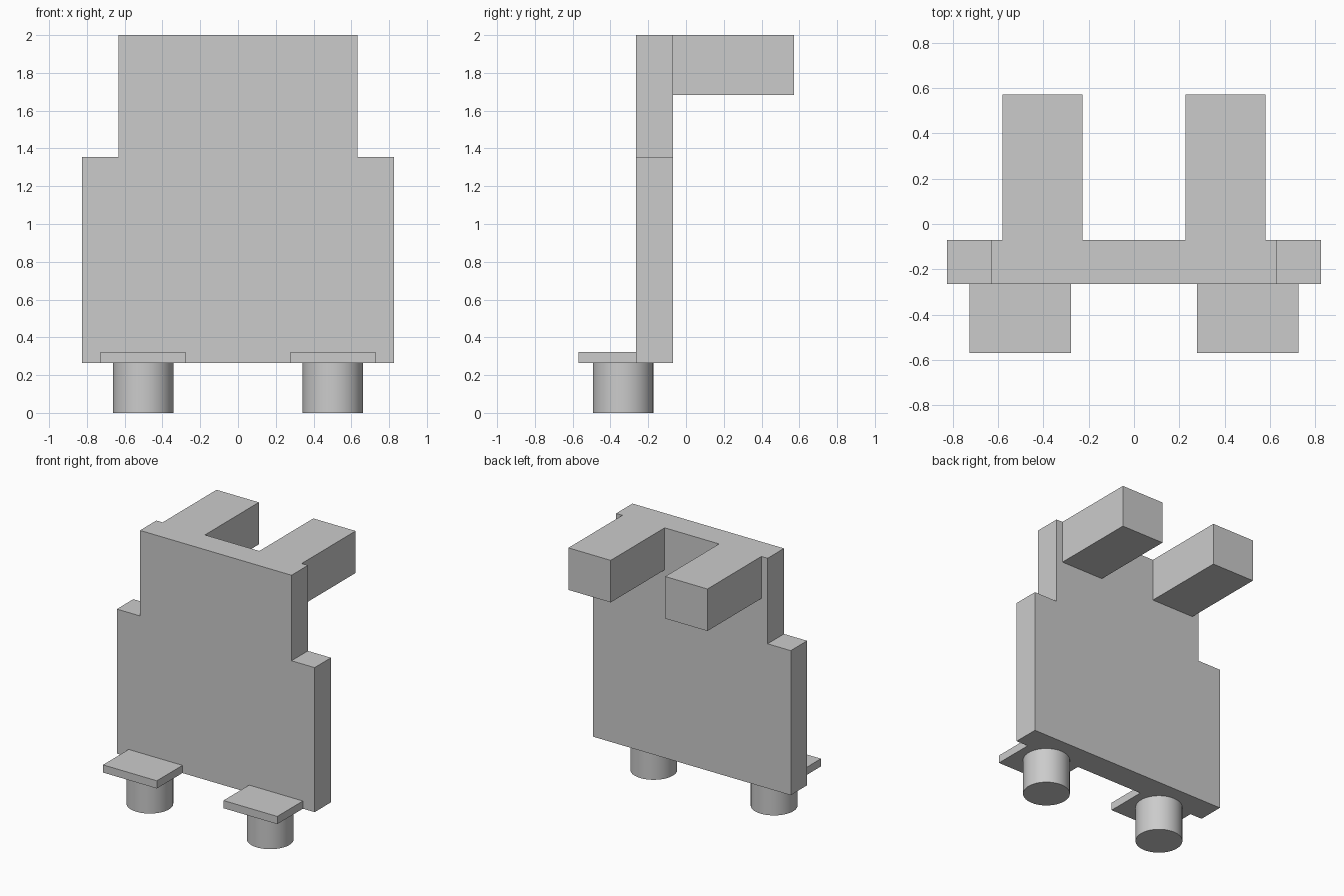
import bpy
import bmesh

cube = bpy.data.objects.get("Cube")
if cube:
    bpy.data.objects.remove(cube, do_unlink=True)

grey = bpy.data.materials.new("plain_grey")
grey.use_nodes = True
colour = (0.6, 0.6, 0.6, 1)
grey.diffuse_color = colour
grey.node_tree.nodes["Principled BSDF"].inputs["Base Color"].default_value = colour

BACK, FRONT = -0.07, -0.265   # panel faces
BASE, TOP = 0.265, 2.0        # panel bottom and top


def add_object(name, bm):
    bmesh.ops.recalc_face_normals(bm, faces=bm.faces)
    mesh = bpy.data.meshes.new(name)
    bm.to_mesh(mesh)
    bm.free()
    mesh.materials.append(grey)
    obj = bpy.data.objects.new(name, mesh)
    bpy.context.collection.objects.link(obj)
    return obj


def box(name, low, high):
    bm = bmesh.new()
    bmesh.ops.create_cube(bm, size=1)
    for v in bm.verts:
        v.co = [(a + b) / 2 + c * (b - a) for a, b, c in zip(low, high, v.co)]
    return add_object(name, bm)


# Upright panel with stepped shoulders, extruded from its outline
half = [(0.825, BASE), (0.825, 1.355), (0.632, 1.355), (0.632, TOP)]
outline = half + [(-x, z) for x, z in reversed(half)]
bm = bmesh.new()
face = bm.faces.new([bm.verts.new((x, FRONT, z)) for x, z in outline])
extruded = bmesh.ops.extrude_face_region(bm, geom=[face])["geom"]
bmesh.ops.translate(bm, vec=(0, BACK - FRONT, 0),
                    verts=[g for g in extruded if isinstance(g, bmesh.types.BMVert)])
add_object("panel", bm)

for side, s in (("left", 1), ("right", -1)):
    # Arm reaching back from the panel top
    xs = sorted((s * 0.227, s * 0.58))
    box(side + "_arm", (xs[0], BACK, 1.683), (xs[1], 0.573, TOP))

    # Flat foot plate in front of the panel
    xs = sorted((s * 0.278, s * 0.727))
    box(side + "_foot_plate", (xs[0], -0.57, BASE), (xs[1], FRONT, 0.323))

    # Round peg leg
    bm = bmesh.new()
    bmesh.ops.create_cone(bm, cap_ends=True, segments=48, radius1=0.16,
                          radius2=0.16, depth=BASE)
    bmesh.ops.translate(bm, vec=(s * 0.502, -0.333, BASE / 2), verts=bm.verts)
    leg = add_object(side + "_leg", bm)
    bpy.ops.object.select_all(action="DESELECT")
    leg.select_set(True)
    bpy.context.view_layer.objects.active = leg
    bpy.ops.object.shade_smooth_by_angle()
